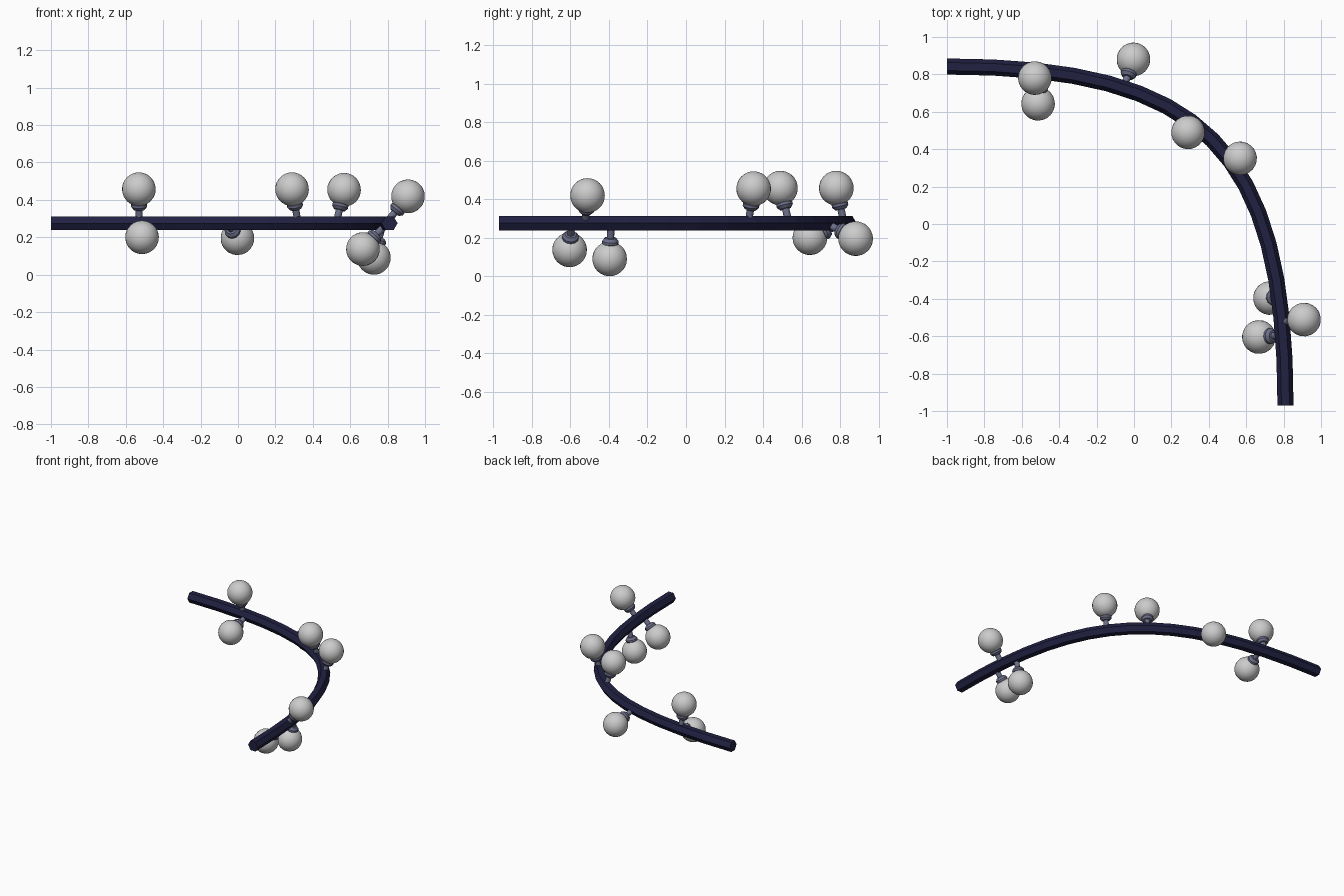
import bpy, bmesh, math
from mathutils import Vector, geometry

if "Cube" in bpy.data.objects:
    bpy.data.objects.remove(bpy.data.objects["Cube"])

def material(name, rgb):
    m = bpy.data.materials.new(name)
    m.diffuse_color = (*rgb, 1)
    m.use_nodes = True
    m.node_tree.nodes["Principled BSDF"].inputs["Base Color"].default_value = m.diffuse_color
    return m

NAVY = material("navy_cable", (0.015, 0.015, 0.055))
SLATE = material("slate_socket", (0.15, 0.16, 0.25))

def make(name, bm, mat=None, smooth=None):
    bmesh.ops.recalc_face_normals(bm, faces=bm.faces[:])
    mesh = bpy.data.meshes.new(name)
    bm.to_mesh(mesh)
    bm.free()
    ob = bpy.data.objects.new(name, mesh)
    bpy.context.collection.objects.link(ob)
    if mat:
        mesh.materials.append(mat)
    if smooth is not None:
        bpy.ops.object.select_all(action='DESELECT')
        ob.select_set(True)
        bpy.context.view_layer.objects.active = ob
        bpy.ops.object.shade_smooth_by_angle(angle=math.radians(smooth))
    return ob

def skin(bm, rings):
    """Bridge closed rings of points and cap both ends."""
    vs = [[bm.verts.new(p) for p in r] for r in rings]
    n = len(vs[0])
    for a, b in zip(vs, vs[1:]):
        for i in range(n):
            j = (i + 1) % n
            bm.faces.new((a[i], a[j], b[j], b[i]))
    bm.faces.new(vs[0])
    bm.faces.new(vs[-1])

# Cable: hexagonal tube along a level bend
H, Z = 1.37, 0.275
CTRL = [Vector(p) for p in ((-1, 0.842, Z), (-1 + H, 0.842, Z),
                            (0.81, -0.97 + H, Z), (0.81, -0.97, Z))]
path = geometry.interpolate_bezier(*CTRL, 17)
UP = Vector((0, 0, 1))
rings = []
for i, p in enumerate(path):
    t = (path[min(i + 1, 16)] - path[max(i - 1, 0)]).normalized()
    if i == 0:
        t = Vector((1, 0, 0))
    if i == 16:
        t = Vector((0, -1, 0))
    side = t.cross(UP)
    rings.append([p + 0.043 * (side * math.cos(k * math.pi / 3) + UP * math.sin(k * math.pi / 3))
                  for k in range(6)])
bm = bmesh.new()
skin(bm, rings)
make("cable", bm, NAVY)

# Bulbs with sockets pointing out from the nearest spot on the cable
BULBS = [(-0.53, 0.78, 0.457), (-0.513, 0.643, 0.2), (-0.003, 0.88, 0.195), (0.289, 0.49, 0.457),
         (0.567, 0.351, 0.454), (0.909, -0.511, 0.419), (0.727, -0.396, 0.09), (0.668, -0.604, 0.137)]
# (distance from the bulb centre, radius)
SOCKET = [(0.16, 0.019), (0.113, 0.019), (0.112, 0.03), (0.096, 0.043), (0.082, 0.043), (0.07, 0.03)]
dense = geometry.interpolate_bezier(*CTRL, 400)

for n, c in enumerate(BULBS, 1):
    c = Vector(c)
    foot = min(dense, key=lambda p: (p - c).length)
    rot = (c - foot).to_track_quat('Z', 'Y')

    bm = bmesh.new()
    bmesh.ops.create_uvsphere(bm, u_segments=24, v_segments=16, radius=0.09)
    bulb = make(f"bulb_{n}", bm, smooth=40)

    bm = bmesh.new()
    skin(bm, [[(r * math.cos(a * math.pi / 6), r * math.sin(a * math.pi / 6), -d) for a in range(12)]
              for d, r in SOCKET])
    socket = make(f"socket_{n}", bm, SLATE, smooth=35)

    for ob in (bulb, socket):
        ob.location = c
        ob.rotation_mode = 'QUATERNION'
        ob.rotation_quaternion = rot
